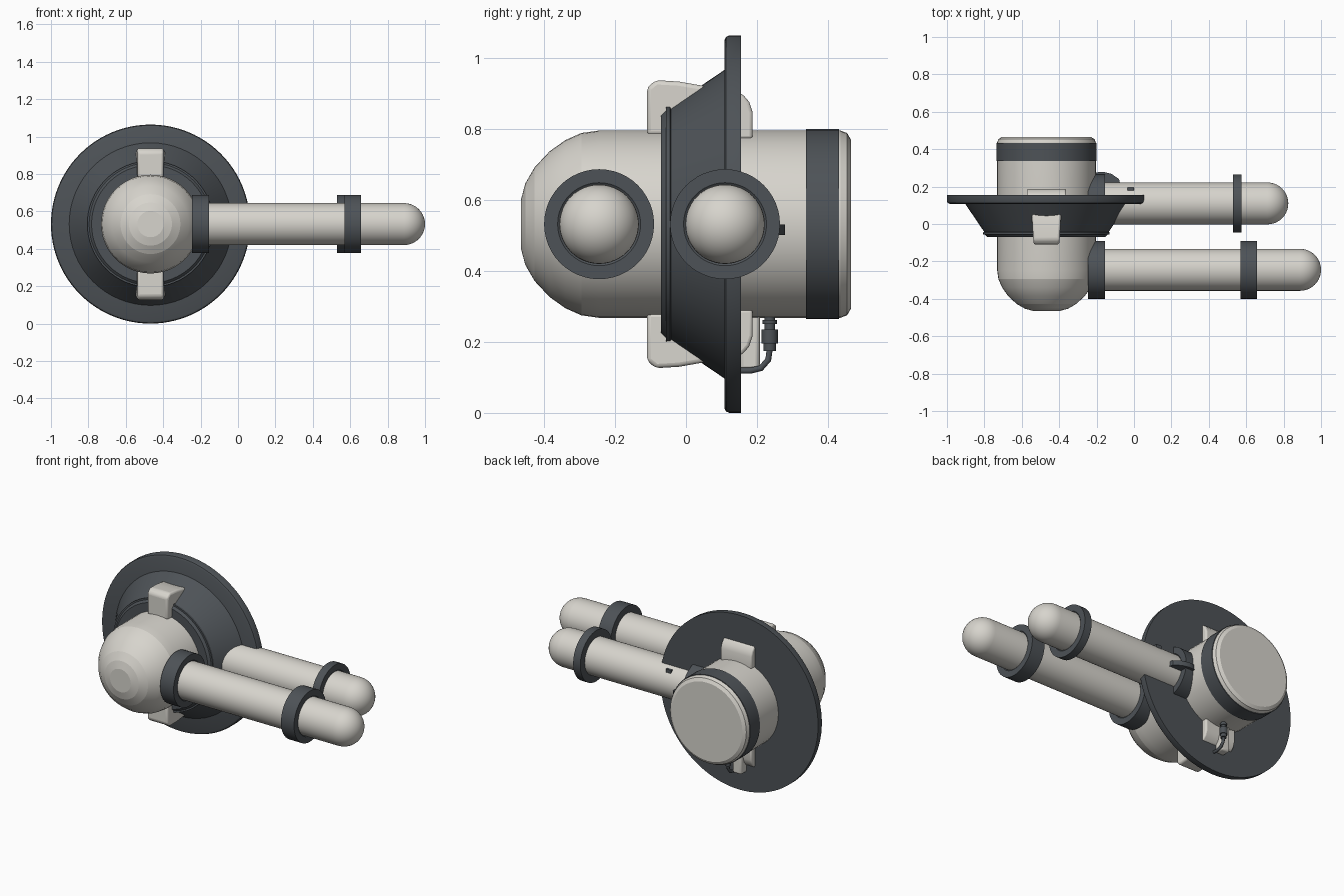
import bpy, bmesh, math
from mathutils import Vector, Matrix

if "Cube" in bpy.data.objects:
    bpy.data.objects.remove(bpy.data.objects["Cube"])


def material(name, rgb):
    m = bpy.data.materials.new(name)
    m.use_nodes = True
    m.diffuse_color = (*rgb, 1)
    m.node_tree.nodes["Principled BSDF"].inputs["Base Color"].default_value = (*rgb, 1)
    return m


CREAM = material("warm white", (0.68, 0.66, 0.61))
DARK = material("dark grey", (0.075, 0.085, 0.095))
CX, CZ = -0.468, 0.532        # main body axis
X, Y = Vector((1, 0, 0)), Vector((0, 1, 0))


def finish(name, bm, mat, smooth=30, bevel=0):
    bmesh.ops.recalc_face_normals(bm, faces=bm.faces)
    me = bpy.data.meshes.new(name)
    bm.to_mesh(me)
    bm.free()
    me.materials.append(mat)
    ob = bpy.data.objects.new(name, me)
    bpy.context.collection.objects.link(ob)
    if bevel:
        b = ob.modifiers.new("round", "BEVEL")
        b.width, b.segments, b.limit_method = bevel, 3, "ANGLE"
    if smooth:
        bpy.ops.object.select_all(action="DESELECT")
        ob.select_set(True)
        bpy.context.view_layer.objects.active = ob
        bpy.ops.object.shade_smooth_by_angle(angle=math.radians(smooth))
    return ob


def lathe(name, profile, axis, origin, mat, smooth=30, steps=48):
    """Spin (distance along axis, radius) points round the axis."""
    bm = bmesh.new()
    o = Vector(origin)
    vs = [bm.verts.new(o + axis * d + Vector((0, 0, r))) for d, r in profile]
    es = [bm.edges.new(p) for p in zip(vs, vs[1:])]
    bmesh.ops.spin(bm, geom=vs + es, cent=o, axis=axis, angle=math.tau, steps=steps)
    bmesh.ops.remove_doubles(bm, verts=bm.verts, dist=0.0003)
    return finish(name, bm, mat, smooth)


def box(name, lo, hi, mat, bevel=0.0):
    bm = bmesh.new()
    lo, hi = Vector(lo), Vector(hi)
    bmesh.ops.create_cube(bm, size=1, matrix=Matrix.Translation((lo + hi) / 2)
                          @ Matrix.Diagonal((*(hi - lo), 1)))
    return finish(name, bm, mat, 35, bevel)


def extrude(name, points, start, depth, mat, bevel=0.0, taper=None):
    bm = bmesh.new()
    face = bm.faces.new([bm.verts.new(p) for p in points])
    new = bmesh.ops.extrude_face_region(bm, geom=[face])["geom"]
    for v in bm.verts:
        v.co += start
    for v in new:
        if isinstance(v, bmesh.types.BMVert):
            v.co += depth
    if taper:
        for v in bm.verts:
            taper(v)
    return finish(name, bm, mat, 35, bevel)


# Main body with faceted dome nose and rounded back
lathe("body", [(-0.465, 0), (-0.465, 0.07), (-0.453, 0.115), (-0.427, 0.16),
               (-0.385, 0.205), (-0.34, 0.237), (-0.295, 0.257), (-0.245, 0.264),
               (0.435, 0.264), (0.454, 0.257), (0.465, 0.238), (0.465, 0)],
      Y, (CX, 0, CZ), CREAM, 12)
lathe("rear_band", [(0.338, 0.25), (0.338, 0.268), (0.432, 0.268), (0.432, 0.25)],
      Y, (CX, 0, CZ), DARK)

# Flange disc and the cone in front of it
lathe("flange_disc", [(0.108, 0.25), (0.108, 0.518), (0.113, 0.528), (0.122, 0.532),
                      (0.155, 0.532), (0.155, 0.25)], Y, (CX, 0, CZ), DARK, steps=96)
lathe("flange_cone", [(-0.07, 0.25), (-0.07, 0.315), (-0.057, 0.328), (-0.057, 0.338),
                      (-0.045, 0.338), (-0.042, 0.333), (0.11, 0.436), (0.11, 0.25)],
      Y, (CX, 0, CZ), DARK, steps=64)


# Clamps above and below the body, passing through the flange
def narrow_front(v):
    v.co.x = CX + (v.co.x - CX) * (1 + 0.9 * min(v.co.y, 0.08))


for side, up in (("top", 1), ("bottom", -1)):
    outline = [(-0.11, 0.25), (-0.11, 0.385), (-0.085, 0.406), (-0.02, 0.402),
               (0.06, 0.388), (0.12, 0.36), (0.12, 0.25)]
    extrude(side + "_clamp", [(0, y, CZ + up * r) for y, r in outline],
            Vector((CX - 0.076, 0, 0)), X * 0.152, CREAM, 0.012, narrow_front)
    back = [(0.14, 0.24), (0.14, 0.372), (0.158, 0.368), (0.178, 0.345),
            (0.188, 0.315), (0.188, 0.24)]
    extrude(side + "_clamp_back", [(0, y, CZ + up * r) for y, r in back],
            Vector((CX - 0.105, 0, 0)), X * 0.21, CREAM, 0.01)

# Side tubes with rounded tips and two collars each
for place, y, tip, c0, c1 in (("front", -0.245, 1.0, 0.57, 0.658),
                              ("rear", 0.11, 0.825, 0.528, 0.576)):
    R = 0.112
    ends = [(tip - R + R * math.sin(a), R * math.cos(a))
            for a in (math.pi / 2 * i / 10 for i in range(11))]
    lathe(place + "_tube", [(-0.3, 0), (-0.3, R)] + ends, X, (0, y, CZ), CREAM)
    for part, a, b in (("base", -0.245, -0.155), ("outer", c0, c1)):
        lathe(f"{place}_{part}_collar",
              [(a, 0.1), (a, 0.155), (b, 0.155), (b, 0.117), (b - 0.012, 0.1)],
              X, (0, y, CZ), DARK)

# Curved fin and small latch on the rear tube
fin = [(-0.245, 0.2), (-0.235, 0.258), (-0.2, 0.276), (-0.165, 0.279),
       (-0.12, 0.268), (-0.08, 0.24), (-0.07, 0.2)]
extrude("rear_fin", [(x, y, 0) for x, y in fin], Vector((0, 0, CZ - 0.031)),
        Vector((0, 0, 0.03)), DARK)
box("tube_latch", (-0.035, 0.178, 0.6), (0.0, 0.194, 0.626), DARK)

# Cable fitting and hose under the body
Z = Vector((0, 0, 1))
HX, HY = CX + 0.02, 0.236


def fitting(name, z0, z1, r):
    bm = bmesh.new()
    bmesh.ops.create_cone(bm, cap_ends=True, segments=12, radius1=r, radius2=r,
                          depth=z1 - z0,
                          matrix=Matrix.Translation((HX, HY, (z0 + z1) / 2)))
    finish(name, bm, DARK, 35)


fitting("fitting_neck", 0.23, 0.29, 0.015)
fitting("fitting_ring", 0.25, 0.262, 0.02)
fitting("fitting_nut", 0.195, 0.235, 0.023)
fitting("fitting_tail", 0.175, 0.2, 0.018)
curve = bpy.data.curves.new("hose", "CURVE")
curve.dimensions = "3D"
curve.bevel_depth, curve.bevel_resolution = 0.009, 3
path = [(HY, 0.18), (HY - 0.004, 0.15), (HY - 0.025, 0.126), (HY - 0.055, 0.119),
        (0.15, 0.119)]
sp = curve.splines.new("POLY")
sp.points.add(len(path) - 1)
for p, (y, z) in zip(sp.points, path):
    p.co = (HX, y, z, 1)
curve.materials.append(DARK)
bpy.context.collection.objects.link(bpy.data.objects.new("hose", curve))

# Hose entry block beside the lower clamp
box("hose_block", (CX - 0.05, 0.15, 0.12), (CX + 0.01, 0.208, 0.29), CREAM, 0.012)
